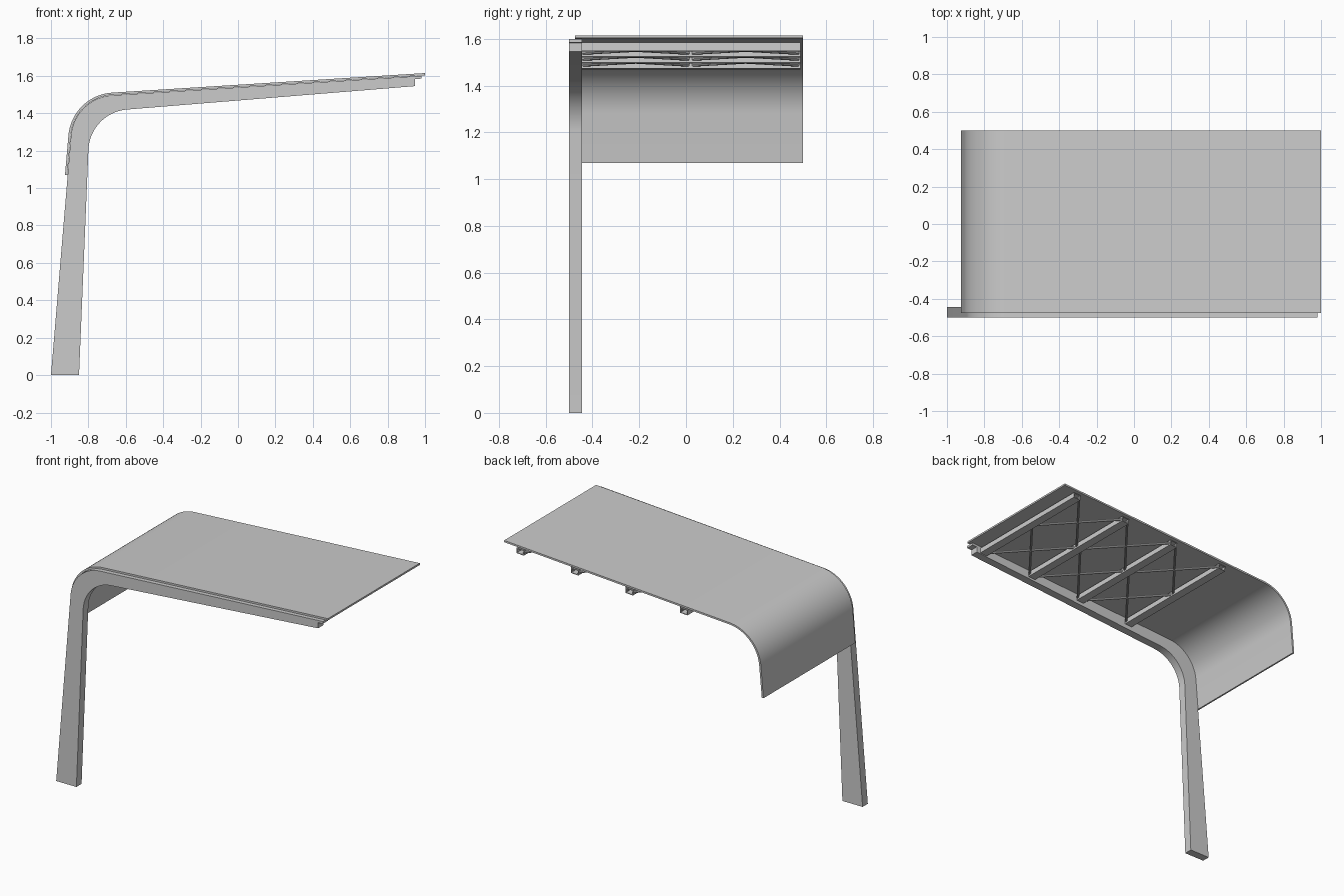
import bpy, bmesh, math
from mathutils import Vector

if "Cube" in bpy.data.objects:
    bpy.data.objects.remove(bpy.data.objects["Cube"])

SLOPE = 0.0625                      # rise of the roof along x
TILT = -math.atan(SLOPE)


def roof_under(x):
    return 1.603 + SLOPE * (x - 1)


def bend(start, corner, end, r, n=20):
    """Line - arc - line in the xz plane, filleted at the corner."""
    a, c, b = Vector(start), Vector(corner), Vector(end)
    u, v = (a - c).normalized(), (b - c).normalized()
    half = u.angle(v) / 2
    p, q = c + u * r / math.tan(half), c + v * r / math.tan(half)
    o = c + (u + v).normalized() * r / math.sin(half)
    total = (p - o).angle(q - o)
    arc = []
    for i in range(n + 1):
        t = i / n
        w = ((p - o) * math.sin((1 - t) * total) + (q - o) * math.sin(t * total)) / math.sin(total)
        arc.append(o + w)
    return [a] + arc + [b]


def finish(bm, name, smooth=False):
    bmesh.ops.recalc_face_normals(bm, faces=bm.faces)
    me = bpy.data.meshes.new(name)
    bm.to_mesh(me)
    bm.free()
    ob = bpy.data.objects.new(name, me)
    bpy.context.collection.objects.link(ob)
    if smooth:
        bpy.ops.object.select_all(action='DESELECT')
        ob.select_set(True)
        bpy.context.view_layer.objects.active = ob
        bpy.ops.object.shade_smooth_by_angle(angle=math.radians(30))
    return ob


def extrude_y(name, profile, y0, y1):
    bm = bmesh.new()
    face = bm.faces.new([bm.verts.new((p[0], y0, p[1])) for p in profile])
    new = bmesh.ops.extrude_face_region(bm, geom=[face])['geom']
    verts = [g for g in new if isinstance(g, bmesh.types.BMVert)]
    bmesh.ops.translate(bm, verts=verts, vec=(0, y1 - y0, 0))
    if not any(f.is_valid and len(f.verts) == len(profile)
               and abs(f.calc_center_median().y - y0) < 1e-5 for f in bm.faces):
        bm.faces.new([v for v in bm.verts if abs(v.co.y - y0) < 1e-5])
    return finish(bm, name, True)


# Tapered post bending into the cantilever beam, stepped at its tip
outer = bend((-1, 0), (-0.876, 1.483), (0.98, 1.60), 0.235)
inner = bend((-0.85, 0), (-0.7915, 1.404), (0.945, 1.545), 0.225)
extrude_y("post_and_beam",
          outer + [(0.98, 1.585), (0.945, 1.583)] + inner[::-1], -0.5, -0.445)

# Thin roof sheet wrapping down at the back
top = bend((-0.925, 1.07), (-0.888, 1.497), (1.0, 1.615), 0.25)
under = bend((-0.913, 1.069), (-0.875, 1.4858), (1.0, 1.603), 0.238)
extrude_y("roof_sheet", top + under[::-1], -0.475, 0.5)

# Four hollow purlins under the roof
W, H, T = 0.055, 0.036, 0.005
Y0, Y1 = -0.45, 0.49
centres = []
for i in range(4):
    x = 0.888 - 0.405 * i
    z = roof_under(x) - 0.031
    centres.append((x, z))
    bm = bmesh.new()
    rings = []
    for y in (Y0, Y1):
        for t in (0, T):
            w, h = W / 2 - t, H / 2 - t
            rings.append([bm.verts.new((sx * w, y, sz * h))
                          for sx, sz in ((-1, -1), (1, -1), (1, 1), (-1, 1))])
    for a, b in ((0, 2), (1, 3), (0, 1), (2, 3)):
        for k in range(4):
            m = (k + 1) % 4
            bm.faces.new((rings[a][k], rings[a][m], rings[b][m], rings[b][k]))
    ob = finish(bm, f"purlin_{i + 1}")
    ob.location = (x, 0, z)
    ob.rotation_euler = (0, TILT, 0)


# Crossed bracing rods, two crosses in each bay
def rod(name, p, q, radius):
    p, q = Vector(p), Vector(q)
    bm = bmesh.new()
    bmesh.ops.create_cone(bm, cap_ends=True, segments=8, radius1=radius,
                          radius2=radius, depth=(q - p).length)
    ob = finish(bm, name, True)
    ob.location = (p + q) / 2
    ob.rotation_mode = 'QUATERNION'
    ob.rotation_quaternion = (q - p).to_track_quat('Z', 'Y')


for i in range(3):
    (xa, za), (xb, zb) = centres[i], centres[i + 1]
    xa, xb = xa - W / 2 + 0.004, xb + W / 2 - 0.004
    for j, (ya, yb) in enumerate(((-0.44, 0.01), (0.03, 0.48))):
        rod(f"brace_{i + 1}_{j + 1}_a", (xa, ya, za), (xb, yb, zb), 0.008)
        rod(f"brace_{i + 1}_{j + 1}_b", (xa, yb, za), (xb, ya, zb), 0.008)
